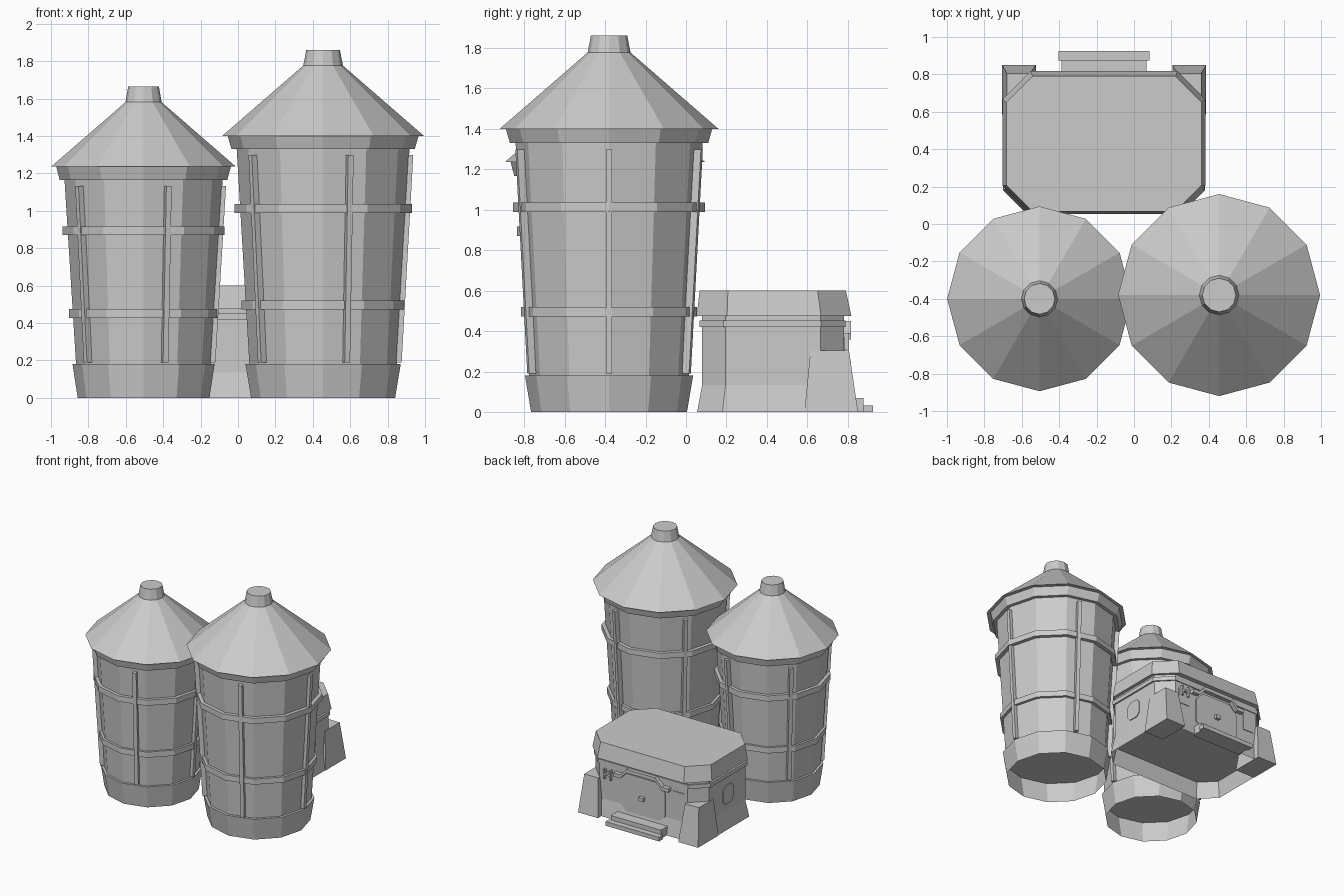
import bpy, bmesh
from math import cos, sin, tau

cube = bpy.data.objects.get("Cube")
if cube:
    bpy.data.objects.remove(cube, do_unlink=True)

GREY = 0.6
mat = bpy.data.materials.new("plain grey")
mat.use_nodes = True
mat.diffuse_color = (GREY, GREY, GREY, 1)
mat.node_tree.nodes["Principled BSDF"].inputs["Base Color"].default_value = (GREY, GREY, GREY, 1)


def loft(name, rings, bottom=True, top=True):
    """Skin a stack of equal-length point rings into one flat-shaded object."""
    bm = bmesh.new()
    loops = [[bm.verts.new(p) for p in ring] for ring in rings]
    n = len(loops[0])
    for a, b in zip(loops, loops[1:]):
        for i in range(n):
            j = (i + 1) % n
            bm.faces.new((a[i], a[j], b[j], b[i]))
    if bottom:
        bm.faces.new(loops[0][::-1])
    if top:
        bm.faces.new(loops[-1])
    bmesh.ops.recalc_face_normals(bm, faces=bm.faces)
    mesh = bpy.data.meshes.new(name)
    bm.to_mesh(mesh)
    bm.free()
    mesh.materials.append(mat)
    obj = bpy.data.objects.new(name, mesh)
    bpy.context.collection.objects.link(obj)
    return obj


def rect(x0, x1, y0, y1, c=0):
    """Rectangle outline, with corners cut by c if given."""
    if not c:
        return [(x0, y0), (x1, y0), (x1, y1), (x0, y1)]
    return [(x0 + c, y0), (x1 - c, y0), (x1, y0 + c), (x1, y1 - c),
            (x1 - c, y1), (x0 + c, y1), (x0, y1 - c), (x0, y0 + c)]


def at_z(pts, z):
    return [(x, y, z) for x, y in pts]


def at_y(pts, y):
    return [(x, y, z) for x, z in pts]


def at_x(pts, x):
    return [(x, y, z) for y, z in pts]


def silo(label, cx, cy, s, eave):
    """Twelve-sided tapered tank; s scales its radii, eave is its wall height."""
    def part(name, *levels, **caps):
        rings = [[(cx + r * s * cos(tau * i / 12), cy + r * s * sin(tau * i / 12), z)
                  for i in range(12)] for r, z in levels]
        loft(label + name, rings, **caps)

    foot, rim = 0.18, eave + 0.07
    peak = rim + 0.38 * s
    part("base", (0.385, 0), (0.415, foot), bottom=False)
    part("wall", (0.394, foot - 0.005), (0.462, eave))
    part("eave", (0.49, eave), (0.51, rim))
    part("roof", (0.54, rim), (0.102, peak))
    part("cap", (0.106, peak - 0.004), (0.09, peak + 0.08))
    for name, r, t in (("lower_band", 0.435, 0.275), ("upper_band", 0.474, 0.724)):
        z = foot + t * (eave - foot)
        part(name, (r, z - 0.023), (r, z + 0.023))
    # Five leaning ribs
    for k in range(5):
        c, d = cos(tau * k / 5), sin(tau * k / 5)
        rings = []
        for r0, r1, z in ((0.385, 0.42, foot + 0.01), (0.44, 0.482, eave - 0.032)):
            rings.append([(cx + r * s * c - w * d, cy + r * s * d + w * c, z)
                          for r, w in rect(r0, r1, -0.015, 0.015)])
        loft(label + "rib", rings)


silo("tall_silo_", 0.455, -0.38, 1, 1.33)
silo("short_silo_", -0.505, -0.40, 0.915, 1.166)

# Hut: skirt, walls, band, roof
X = -0.16


def plan(half, y0, y1, c):
    return rect(X - half, X + half, y0, y1, c)


walls = plan(0.515, 0.08, 0.78, 0.115)
loft("hut_skirt", [at_z(plan(0.54, 0.055, 0.805, 0.125), 0), at_z(walls, 0.135)], bottom=False)
loft("hut_walls", [at_z(walls, 0.13), at_z(walls, 0.48)])
band = plan(0.528, 0.066, 0.787, 0.12)
loft("hut_band", [at_z(band, 0.42), at_z(band, 0.453)])
loft("hut_roof", [at_z(plan(0.542, 0.053, 0.817, 0.15), 0.475),
                  at_z(plan(0.522, 0.067, 0.79, 0.14), 0.60)])

# Mirrored side parts
for m in (-1, 1):
    def mx(pts):
        return [(X + m * x, y) for x, y in pts]

    loft("corner_buttress", [at_z(mx(rect(0.365, 0.545, 0.585, 0.85)), 0),
                             at_z(mx(rect(0.395, 0.52, 0.615, 0.805)), 0.305)])
    pane = rect(0.355, 0.49, 0.20, 0.35, 0.03)
    loft("side_window", [at_x(pane, X + m * 0.51), at_x(pane, X + m * 0.522)])
    panel = mx(rect(0.27, 0.37, 0.24, 0.37))
    loft("wall_panel", [at_y(panel, 0.775), at_y(panel, 0.786)])

# Entrance on the rear wall
door = rect(X - 0.2, X + 0.2, 0.07, 0.40, 0.07)
loft("door", [at_y(door, 0.775), at_y(door, 0.788)])
path = [(-0.25, 0.36), (-0.19, 0.36), (-0.13, 0.42), (0.13, 0.42), (0.19, 0.36), (0.25, 0.36)]
hood = [(X + x, z) for x, z in path] + [(X + x, z + 0.03) for x, z in path[::-1]]
loft("door_hood", [at_y(hood, 0.77), at_y(hood, 0.815)])
knob = rect(X - 0.02, X + 0.02, 0.22, 0.25)
loft("door_handle", [at_y(knob, 0.78), at_y(knob, 0.815)])

# Wall bracket beside the door
for x0, x1, z0, z1 in ((0.28, 0.295, 0.31, 0.39), (0.335, 0.35, 0.31, 0.39), (0.29, 0.34, 0.343, 0.357)):
    bar = rect(X + x0, X + x1, z0, z1)
    loft("wall_bracket", [at_y(bar, 0.78), at_y(bar, 0.805)])

# Steps
for name, half, y0, y1, h in (("lower_step", 0.243, 0.875, 0.925, 0.034),
                              ("upper_step", 0.227, 0.78, 0.878, 0.07)):
    tread = rect(X - half, X + half, y0, y1)
    loft(name, [at_z(tread, 0), at_z(tread, h)])
